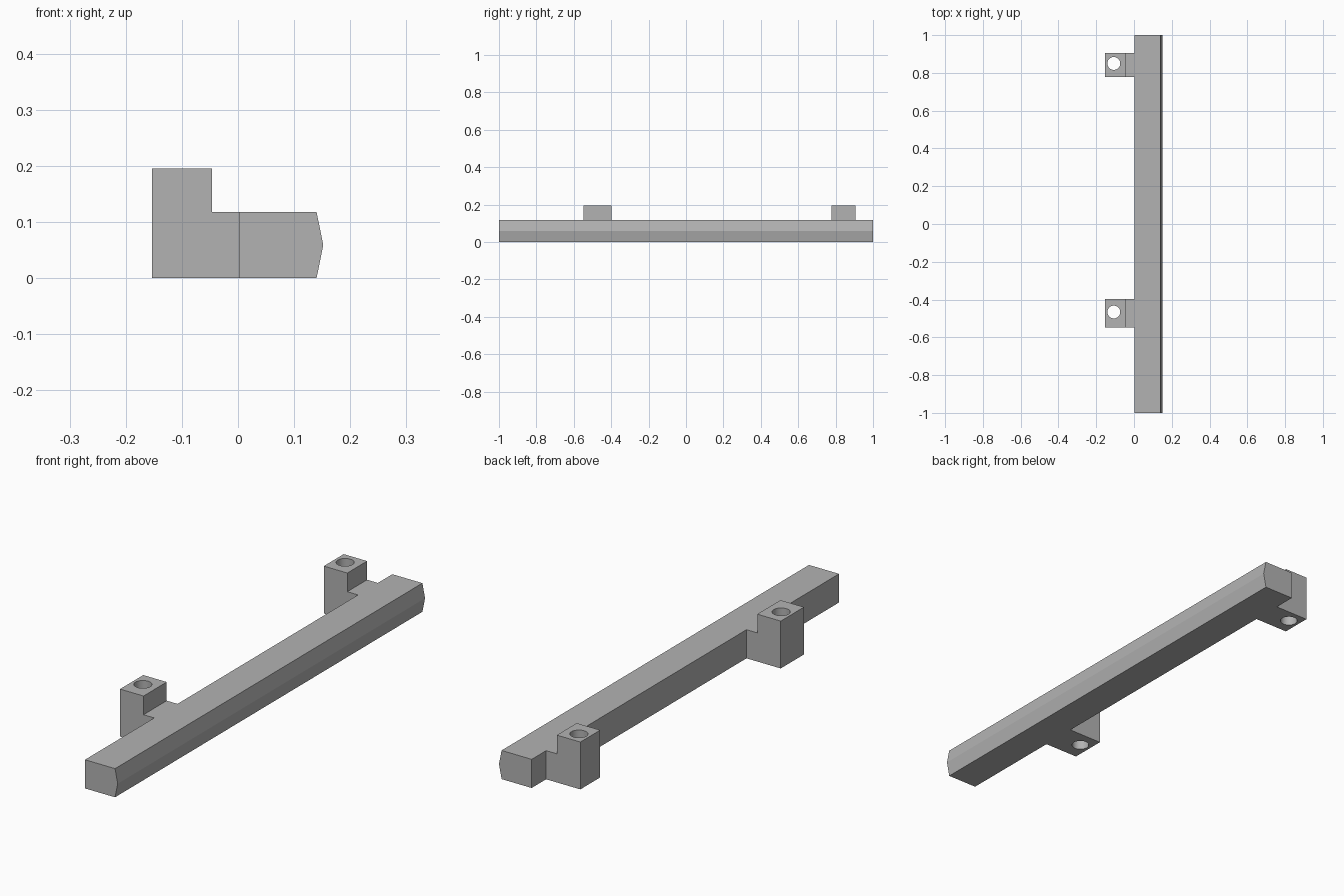
import bpy
import bmesh

if "Cube" in bpy.data.objects:
    bpy.data.objects.remove(bpy.data.objects["Cube"], do_unlink=True)

# One plain grey for the whole piece
GREY = (0.45, 0.45, 0.45, 1.0)
grey = bpy.data.materials.new("plain_grey")
grey.use_nodes = True
grey.diffuse_color = GREY
grey.node_tree.nodes["Principled BSDF"].inputs["Base Color"].default_value = GREY

BAR_TOP = 0.118
BAR_BACK = 0.003
POST_X = (-0.153, -0.046)
POST_TOP = 0.195
HOLE_X, HOLE_RADIUS = -0.107, 0.034


def extrude_profile(name, profile, y0, y1):
    """Extrude an (x, z) outline along y into a closed solid."""
    bm = bmesh.new()
    face = bm.faces.new([bm.verts.new((x, y0, z)) for x, z in profile])
    result = bmesh.ops.extrude_face_region(bm, geom=[face])
    moved = [v for v in result["geom"] if isinstance(v, bmesh.types.BMVert)]
    bmesh.ops.translate(bm, verts=moved, vec=(0, y1 - y0, 0))
    bmesh.ops.recalc_face_normals(bm, faces=bm.faces)
    mesh = bpy.data.meshes.new(name)
    bm.to_mesh(mesh)
    bm.free()
    mesh.materials.append(grey)
    obj = bpy.data.objects.new(name, mesh)
    bpy.context.collection.objects.link(obj)
    return obj


def combine(target, other, operation):
    """Apply a boolean and discard the helper solid."""
    mod = target.modifiers.new(operation.lower(), "BOOLEAN")
    mod.operation, mod.solver, mod.object = operation, "EXACT", other
    bpy.context.view_layer.objects.active = target
    bpy.ops.object.modifier_apply(modifier=mod.name)
    bpy.data.objects.remove(other, do_unlink=True)


# Long bar with a shallow ridged outer face
rail = extrude_profile("mounting_rail", [
    (BAR_BACK, 0), (0.14, 0), (0.152, BAR_TOP / 2),
    (0.14, BAR_TOP), (BAR_BACK, BAR_TOP)], -1, 1)

# Two stepped brackets, each merged into the bar and drilled through
step_profile = [
    (POST_X[0], 0), (0.05, 0), (0.05, BAR_TOP),
    (POST_X[1], BAR_TOP), (POST_X[1], POST_TOP), (POST_X[0], POST_TOP)]
for y0, y1, hole_y in ((-0.549, -0.398, -0.466), (0.777, 0.906, 0.85)):
    bracket = extrude_profile("bracket", step_profile, y0, y1)
    combine(rail, bracket, "UNION")
    bpy.ops.mesh.primitive_cylinder_add(
        vertices=32, radius=HOLE_RADIUS, depth=1, location=(HOLE_X, hole_y, 0.1))
    drill = bpy.context.object
    drill.data.materials.append(grey)
    combine(rail, drill, "DIFFERENCE")

# Smooth hole walls and ridge, crisp block edges
bpy.ops.object.select_all(action="DESELECT")
rail.select_set(True)
bpy.context.view_layer.objects.active = rail
bpy.ops.object.shade_smooth_by_angle(angle=0.3)
